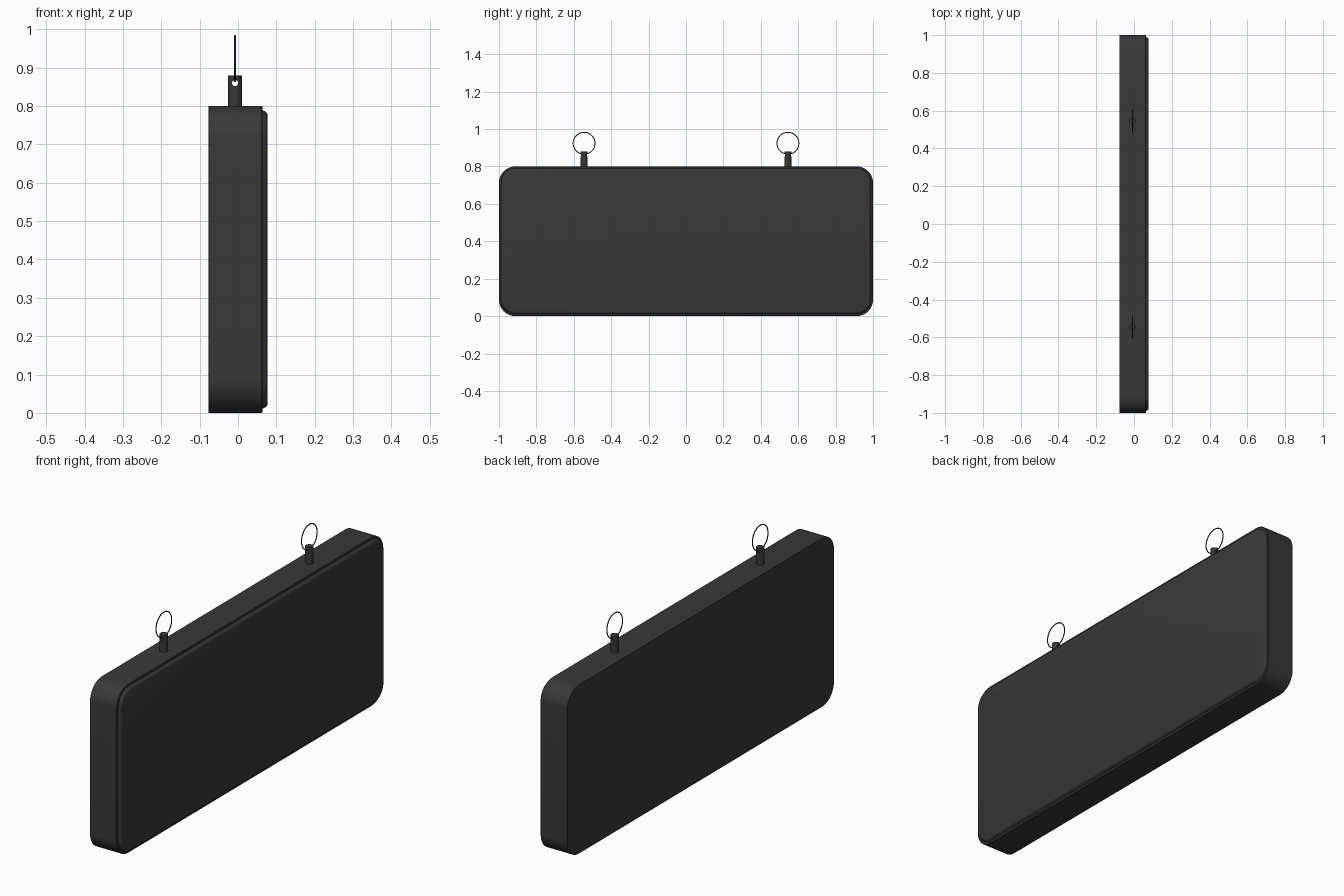
import bpy, bmesh, math

if "Cube" in bpy.data.objects:
    bpy.data.objects.remove(bpy.data.objects["Cube"])

dark = bpy.data.materials.new("dark_grey")
dark.diffuse_color = (0.04, 0.04, 0.04, 1)
dark.use_nodes = True
dark.node_tree.nodes["Principled BSDF"].inputs["Base Color"].default_value = dark.diffuse_color

HALF_Y, HEIGHT, RADIUS, STEPS = 1.0, 0.8, 0.088, 12
POST_X, POST_Y = -0.0075, 0.545


def finish(obj, name):
    obj.name = name
    obj.data.materials.append(dark)
    bpy.ops.object.select_all(action='DESELECT')
    bpy.context.view_layer.objects.active = obj
    obj.select_set(True)
    bpy.ops.object.shade_smooth_by_angle(angle=math.radians(30))
    return obj


def outline(inset):
    """Rounded rectangle in (y, z), shrunk by inset."""
    pts = []
    r = RADIUS - inset
    for k, (sy, sz) in enumerate([(1, 1), (-1, 1), (-1, -1), (1, -1)]):
        cy = sy * (HALF_Y - RADIUS)
        cz = HEIGHT / 2 + sz * (HEIGHT / 2 - RADIUS)
        for i in range(STEPS + 1):
            a = math.pi / 2 * (k + i / STEPS)
            pts.append((cy + r * math.cos(a), cz + r * math.sin(a)))
    return pts


def slab(name, sections):
    """Loft rounded rectangles along x from (x, inset) pairs."""
    bm = bmesh.new()
    loops = [[bm.verts.new((x, y, z)) for y, z in outline(inset)]
             for x, inset in sections]
    n = len(loops[0])
    for a, b in zip(loops, loops[1:]):
        for i in range(n):
            j = (i + 1) % n
            bm.faces.new((a[i], a[j], b[j], b[i]))
    bm.faces.new(loops[0])
    bm.faces.new(loops[-1])
    bmesh.ops.recalc_face_normals(bm, faces=bm.faces)
    mesh = bpy.data.meshes.new(name)
    bm.to_mesh(mesh)
    bm.free()
    obj = bpy.data.objects.new(name, mesh)
    bpy.context.collection.objects.link(obj)
    return finish(obj, name)


# Sign box and its raised face panel
slab("sign_body", [(-0.077, 0.001), (-0.076, 0), (0.0615, 0), (0.0635, 0.002)])
slab("face_panel", [(0.060, 0.010), (0.0645, 0.011), (0.071, 0.014),
                    (0.075, 0.018), (0.077, 0.023)])

# Hanging posts, each drilled for a wire ring
for side, s in (("left", -1), ("right", 1)):
    y = s * POST_Y
    bpy.ops.mesh.primitive_cylinder_add(vertices=32, radius=0.018, depth=0.09,
                                        location=(POST_X, y, 0.835))
    post = bpy.context.object
    bpy.ops.mesh.primitive_cylinder_add(vertices=24, radius=0.008, depth=0.1,
                                        location=(POST_X, y, 0.86),
                                        rotation=(math.pi / 2, 0, 0))
    cutter = bpy.context.object
    cutter.name = "hole_cutter_" + side
    hole = post.modifiers.new("hole", 'BOOLEAN')
    hole.operation, hole.object, hole.solver = 'DIFFERENCE', cutter, 'EXACT'
    bpy.context.view_layer.objects.active = post
    bpy.ops.object.modifier_apply(modifier="hole")
    bpy.data.objects.remove(cutter)
    finish(post, "hanging_post_" + side)

    bpy.ops.mesh.primitive_torus_add(major_segments=64, minor_segments=10,
                                     major_radius=0.0585, minor_radius=0.0025,
                                     location=(POST_X, y, 0.924),
                                     rotation=(0, math.pi / 2, 0))
    finish(bpy.context.object, "hanging_ring_" + side)
